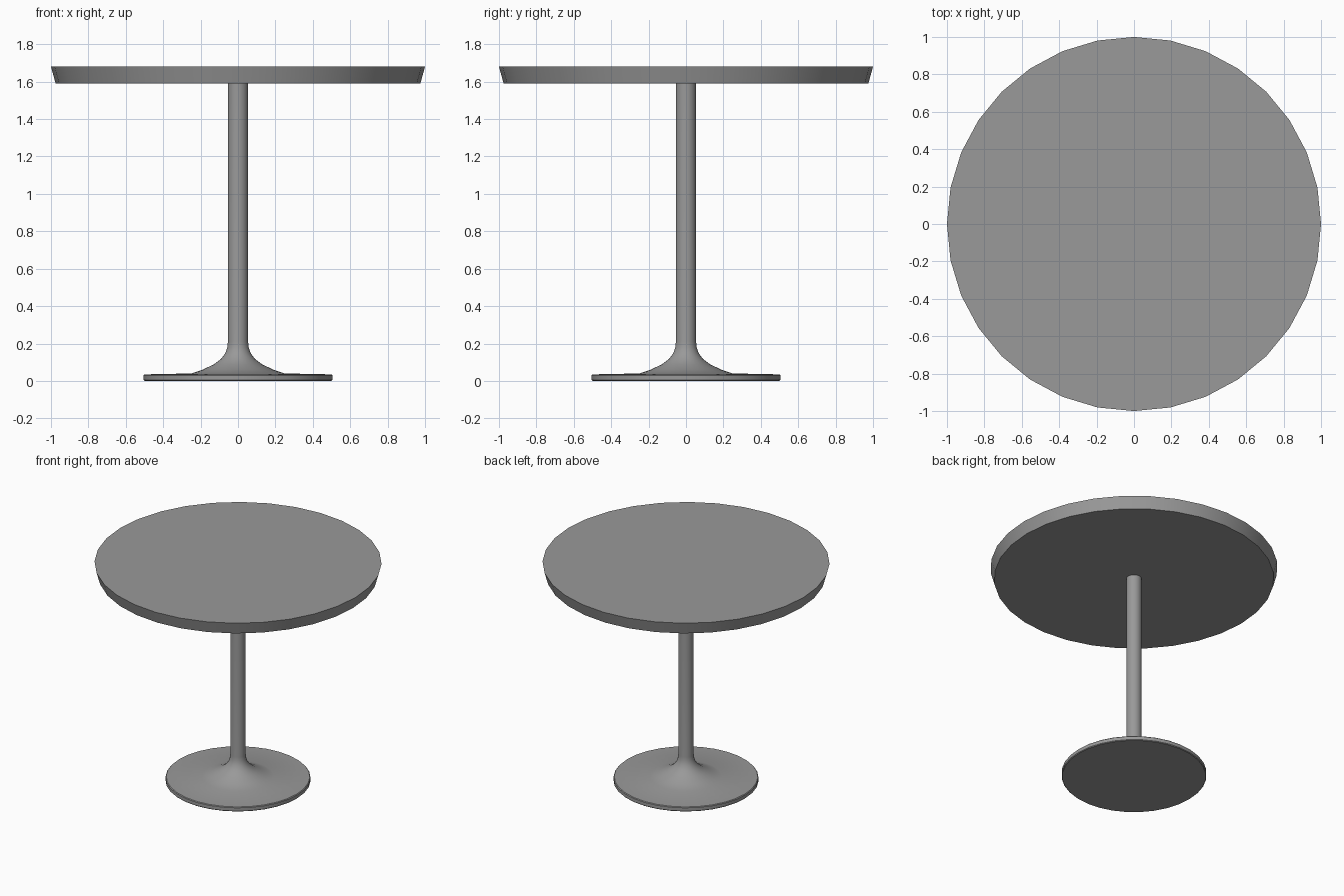
import bpy
import math

SIDES = 32

cube = bpy.data.objects.get("Cube")
if cube:
    bpy.data.objects.remove(cube, do_unlink=True)

# One plain grey for the whole table
grey = bpy.data.materials.new("mid_grey")
grey.use_nodes = True
colour = (0.32, 0.32, 0.32, 1)
grey.diffuse_color = colour
grey.node_tree.nodes["Principled BSDF"].inputs["Base Color"].default_value = colour


def lathe(name, profile, smooth_angle=35):
    """Turn a (radius, height) profile, listed bottom to top, into a capped solid."""
    verts, faces = [], []
    for r, z in profile:
        for i in range(SIDES):
            a = math.tau * i / SIDES
            verts.append((r * math.cos(a), r * math.sin(a), z))
    for k in range(len(profile) - 1):
        for i in range(SIDES):
            j = (i + 1) % SIDES
            low, high = k * SIDES, (k + 1) * SIDES
            faces.append((low + i, low + j, high + j, high + i))
    faces.append(tuple(reversed(range(SIDES))))
    faces.append(tuple(range(len(verts) - SIDES, len(verts))))
    mesh = bpy.data.meshes.new(name)
    mesh.from_pydata(verts, [], faces)
    mesh.materials.append(grey)
    obj = bpy.data.objects.new(name, mesh)
    bpy.context.collection.objects.link(obj)
    bpy.ops.object.select_all(action="DESELECT")
    obj.select_set(True)
    bpy.context.view_layer.objects.active = obj
    bpy.ops.object.shade_smooth_by_angle(angle=math.radians(smooth_angle))
    return obj


# Round top with an undercut edge
lathe("table_top", [(0.975, 1.59), (1.0, 1.68)])

# Pedestal: flat disc, flared foot and straight column in one turned profile
lathe("pedestal", [
    (0.5, 0), (0.505, 0.005), (0.505, 0.03), (0.5, 0.035),
    (0.25, 0.04), (0.19, 0.06), (0.13, 0.088), (0.09, 0.118),
    (0.067, 0.15), (0.057, 0.18), (0.054, 0.21), (0.054, 1.59),
])
